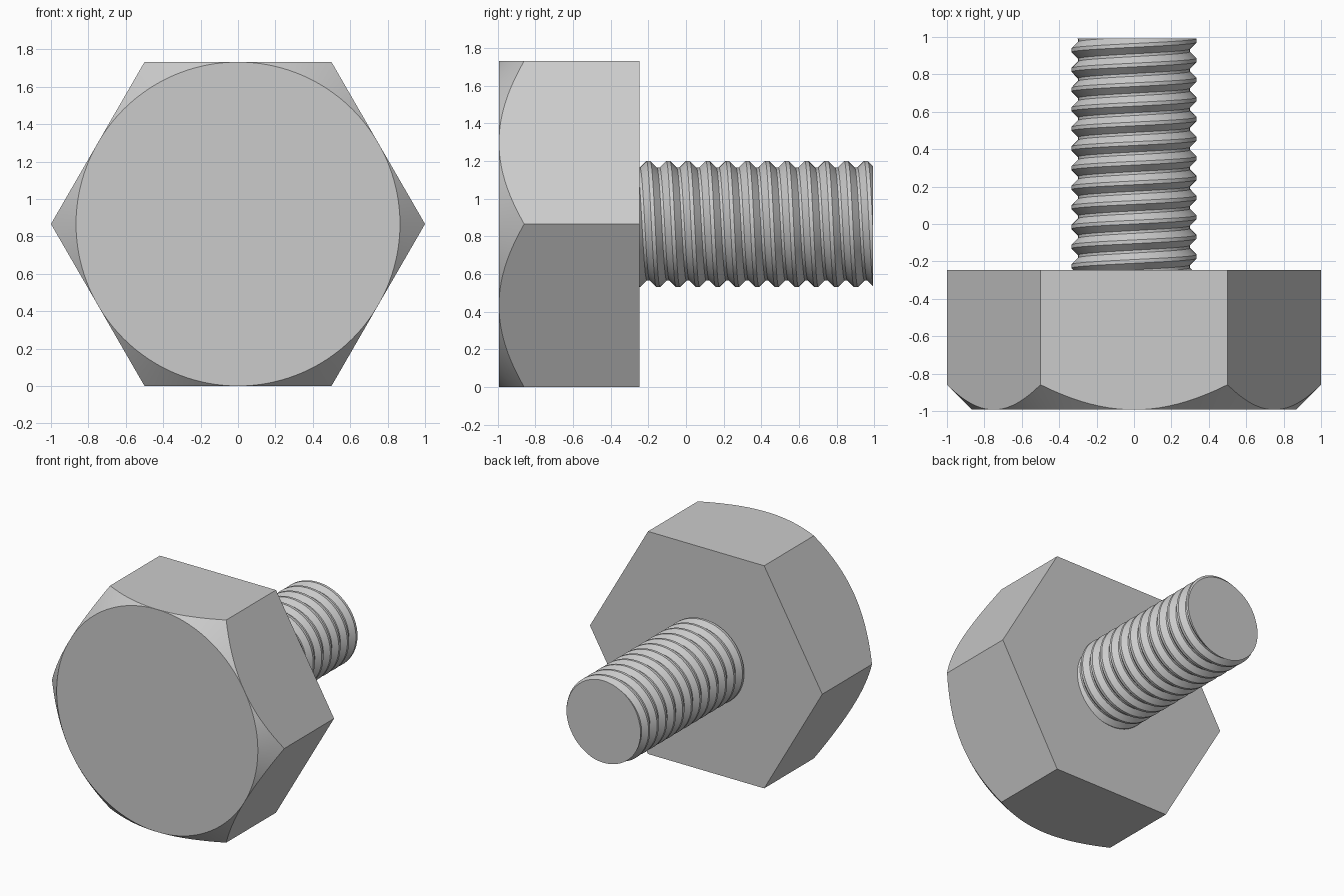
import bpy, bmesh, math

if "Cube" in bpy.data.objects:
    bpy.data.objects.remove(bpy.data.objects["Cube"])

ZC = math.sqrt(3) / 2            # axis height = hexagon apothem
FRONT, SEAT, TIP = -0.993, -0.247, 0.993

steel = bpy.data.materials.new("steel grey")
steel.diffuse_color = (0.6, 0.6, 0.6, 1)
steel.use_nodes = True
steel.node_tree.nodes["Principled BSDF"].inputs["Base Color"].default_value = steel.diffuse_color


def point(t, r, y):
    """Point at angle t (from the top, towards +x) around the bolt axis."""
    return (r * math.sin(t), y, ZC + r * math.cos(t))


def finish(bm, name):
    bmesh.ops.recalc_face_normals(bm, faces=bm.faces)
    me = bpy.data.meshes.new(name)
    bm.to_mesh(me)
    bm.free()
    me.materials.append(steel)
    ob = bpy.data.objects.new(name, me)
    bpy.context.collection.objects.link(ob)
    bpy.ops.object.select_all(action='DESELECT')
    ob.select_set(True)
    bpy.context.view_layer.objects.active = ob
    bpy.ops.object.shade_smooth_by_angle(angle=math.radians(25))
    return ob


# Hexagonal head with a 45 degree conical chamfer at the front
S = 20                           # segments per side
bm = bmesh.new()
curve, circle, back = [], [], []
for side in range(6):
    mid = side * math.pi / 3     # direction of the flat
    back.append(bm.verts.new(point(mid - math.pi / 6, 1, SEAT)))
    for j in range(S):
        a = -math.pi / 6 + math.pi / 3 * j / S
        rho = ZC / math.cos(a)
        curve.append(bm.verts.new(point(mid + a, rho, FRONT + rho - ZC)))
        # the chamfer touches the front circle in the middle of each flat
        circle.append(curve[-1] if j == S // 2
                      else bm.verts.new(point(mid + a, ZC, FRONT)))
n = len(curve)
for i in range(n):
    ring = [curve[i], curve[(i + 1) % n], circle[(i + 1) % n], circle[i]]
    bm.faces.new(list(dict.fromkeys(ring)))
for side in range(6):
    edge = [curve[(side * S + j) % n] for j in range(S + 1)]
    bm.faces.new(edge + [back[(side + 1) % 6], back[side]])
bm.faces.new(circle)
bm.faces.new(back)
finish(bm, "hex_head")

# Threaded shank: profile swept along a right-handed helix, then cut to length
PITCH, N, TURNS = 0.105, 72, 17
profile = [(-0.045, 0.300), (-0.010, 0.335), (0.010, 0.335), (0.045, 0.300)]
bm = bmesh.new()
rows = []
for i in range(N * TURNS + 1):
    t = 2 * math.pi * i / N
    y0 = -0.2 - 3 * PITCH + PITCH * i / N
    rows.append([bm.verts.new(point(t, r, y0 + dy)) for dy, r in profile])
for i in range(N * (TURNS - 1)):
    a = rows[i] + [rows[i + N][0]]
    b = rows[i + 1] + [rows[i + 1 + N][0]]
    for k in range(4):
        bm.faces.new((a[k], b[k], b[k + 1], a[k + 1]))
for y, d in ((SEAT, -1), (TIP, 1)):
    cut = bmesh.ops.bisect_plane(
        bm, geom=bm.verts[:] + bm.edges[:] + bm.faces[:], dist=1e-6,
        plane_co=(0, y, 0), plane_no=(0, d, 0), clear_outer=True)
loose = [v for v in bm.verts if not v.link_faces]
bmesh.ops.delete(bm, geom=loose, context='VERTS')
# flat end of the shank
rim = [v for v in bm.verts if abs(v.co.y - TIP) < 1e-5]
rim.sort(key=lambda v: math.atan2(v.co.x, v.co.z - ZC))
bm.faces.new(rim)
finish(bm, "threaded_shank")
